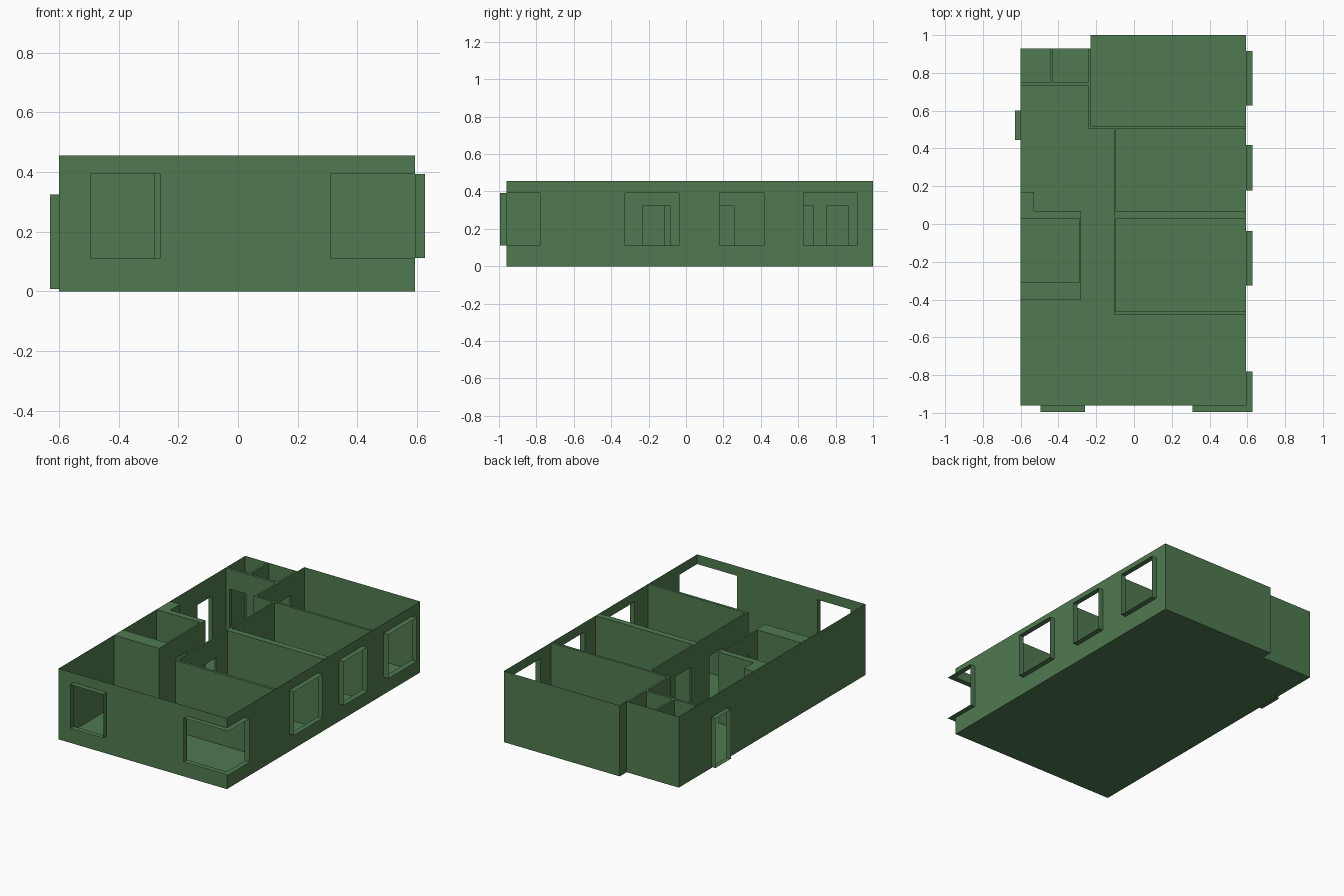
import bpy, bmesh
from mathutils import Vector

if "Cube" in bpy.data.objects:
    bpy.data.objects.remove(bpy.data.objects["Cube"])

H = 0.455            # wall height
DOOR_Z = 0.325       # door head
WIN = (0.112, 0.393) # window sill and head
OUT = 0.034          # how far the frames stand out

green = bpy.data.materials.new("green")
green.diffuse_color = (0.08, 0.195, 0.082, 1)
green.use_nodes = True
green.node_tree.nodes["Principled BSDF"].inputs["Base Color"].default_value = green.diffuse_color


def finish(name, bm):
    me = bpy.data.meshes.new(name)
    bmesh.ops.remove_doubles(bm, verts=bm.verts, dist=1e-5)
    bm.to_mesh(me)
    bm.free()
    me.materials.append(green)
    ob = bpy.data.objects.new(name, me)
    bpy.context.collection.objects.link(ob)
    return ob


def face(bm, pts):
    bm.faces.new([bm.verts.new(p) for p in pts])


def solid(name, plan, z0, z1):
    """Closed prism over a plan outline."""
    bm = bmesh.new()
    f = bm.faces.new([bm.verts.new((x, y, z0)) for x, y in plan])
    ext = bmesh.ops.extrude_face_region(bm, geom=[f], use_keep_orig=True)
    top = [v for v in ext["geom"] if isinstance(v, bmesh.types.BMVert)]
    bmesh.ops.translate(bm, verts=top, vec=(0, 0, z1 - z0))
    bmesh.ops.recalc_face_normals(bm, faces=bm.faces)
    return finish(name, bm)


def cut_doors(ob, doors):
    for x0, x1, y0, y1 in doors:
        c = solid("door_cutter", [(x0, y0), (x1, y0), (x1, y1), (x0, y1)], -0.1, DOOR_Z)
        m = ob.modifiers.new("door", 'BOOLEAN')
        m.operation, m.solver, m.object = 'DIFFERENCE', 'EXACT', c
        bpy.context.view_layer.objects.active = ob
        bpy.ops.object.modifier_apply(modifier=m.name)
        bpy.data.objects.remove(c)


def panel(bm, a, b, holes):
    """Thin wall from a to b; holes are (start, end, sill, head) along it."""
    a, b = Vector((*a, 0)), Vector((*b, 0))
    d = (b - a).normalized()

    def quad(s0, s1, z0, z1):
        up0, up1 = Vector((0, 0, z0)), Vector((0, 0, z1))
        p, q = a + d * s0, a + d * s1
        face(bm, [p + up0, q + up0, q + up1, p + up1])

    s = 0
    length = (b - a).length
    for s0, s1, z0, z1 in holes:
        if s0 > s + 1e-5:
            quad(s, s0, 0, H)
        if z0 > 0:
            quad(s0, s1, 0, z0)
        quad(s0, s1, z1, H)
        s = s1
    if length > s + 1e-5:
        quad(s, length, 0, H)


def frame(name, a, b, z0, z1, out):
    """Sheet-thin reveal around an opening, pushed outwards."""
    bm = bmesh.new()
    o = Vector((*out, 0))
    ring = [Vector((*p, z)) for p, z in ((a, z0), (b, z0), (b, z1), (a, z1))]
    for i in range(4):
        p, q = ring[i], ring[(i + 1) % 4]
        face(bm, [p, p + o, q + o, q])
    finish(name, bm)


# Floor
L, R, F, B, NX, NY = -0.6, 0.593, -0.96, 1.0, -0.23, 0.93
outline = [(L, F), (R, F), (R, B), (NX, B), (NX, NY), (L, NY)]
bm = bmesh.new()
face(bm, [(x, y, 0) for x, y in reversed(outline)])
finish("floor", bm)

# Outer walls with window and door openings
front_win = (-0.495, -0.26)
side_wins = [(-0.326, -0.037), (0.178, 0.417), (0.628, 0.915)]
door = (0.445, 0.6)
cx, cy = 0.31, -0.78   # ends of the corner window
holes = {
    0: [(front_win[0] - L, front_win[1] - L, *WIN), (cx - L, R - L, *WIN)],
    1: [(0, cy - F, *WIN)] + [(a - F, b - F, *WIN) for a, b in side_wins],
    5: [(NY - door[1], NY - door[0], 0.008, DOOR_Z)],
}
bm = bmesh.new()
for i in range(6):
    panel(bm, outline[i], outline[(i + 1) % 6], holes.get(i, []))
finish("outer_walls", bm)

# Window and entrance frames
frame("front_window_frame", (front_win[0], F), (front_win[1], F), *WIN, (0, -OUT))
for a, b in side_wins:
    frame("side_window_frame", (R, a), (R, b), *WIN, (OUT, 0))
frame("entrance_frame", (L, door[1]), (L, door[0]), 0.008, DOOR_Z, (-0.03, 0))

# Corner window frame: L-shaped sill and head, two end jambs
bm = bmesh.new()
lshape = [(cx, F), (cx, F - OUT), (R + OUT, F - OUT), (R + OUT, cy), (R, cy), (R, F)]
for z in WIN:
    face(bm, [(x, y, z) for x, y in lshape])
for p, q in ((lshape[0], lshape[1]), (lshape[3], lshape[4])):
    face(bm, [(*p, WIN[0]), (*q, WIN[0]), (*q, WIN[1]), (*p, WIN[1])])
finish("corner_window_frame", bm)

# Bedroom, ensuite and closet partitions
rooms = solid("room_partitions", [
    (R, -0.48), (-0.106, -0.48), (-0.106, 0.505), (-0.243, 0.505),
    (-0.243, 0.733), (L, 0.733), (L, 0.749), (-0.444, 0.749),
    (-0.444, NY), (-0.431, NY), (-0.431, 0.749), (-0.243, 0.749),
    (-0.243, NY), (NX, NY), (NX, 0.52), (R, 0.52), (R, 0.505),
    (-0.095, 0.505), (-0.095, 0.07), (R, 0.07), (R, 0.03),
    (-0.095, 0.03), (-0.095, -0.463), (R, -0.463)], 0, H)
cut_doors(rooms, [
    (-0.15, -0.05, -0.23, -0.085), (-0.15, -0.05, 0.1, 0.257),
    (-0.28, -0.2, 0.525, 0.679), (-0.28, -0.2, 0.754, 0.866),
    (-0.572, -0.458, 0.7, 0.78)])

# Bathroom walls with the thick service walls
bath = solid("bathroom_walls", [
    (L, 0.17), (-0.529, 0.17), (-0.529, 0.07), (-0.28, 0.07), (-0.28, -0.4),
    (L, -0.4), (L, -0.31), (-0.291, -0.31), (-0.291, 0.03), (L, 0.03)], 0, H)
cut_doors(bath, [(-0.32, -0.25, -0.23, -0.118)])
